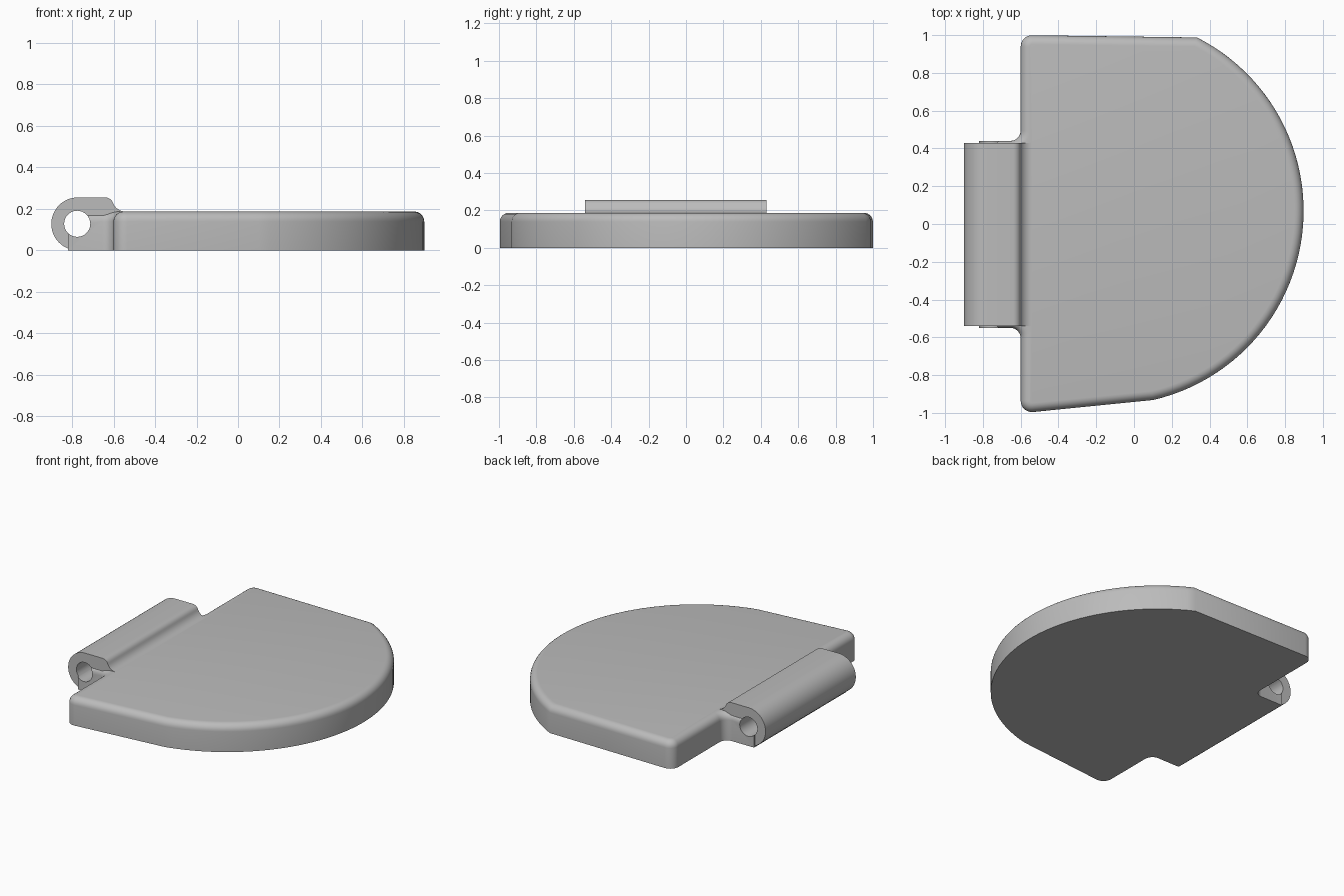
import bpy, bmesh, math
from mathutils import Vector

if "Cube" in bpy.data.objects:
    bpy.data.objects.remove(bpy.data.objects["Cube"])

grey = bpy.data.materials.new("plain grey")
grey.diffuse_color = (0.5, 0.5, 0.5, 1)
grey.use_nodes = True
grey.node_tree.nodes["Principled BSDF"].inputs["Base Color"].default_value = grey.diffuse_color


def arc(cx, cy, r, a0, a1, n):
    """Points on a circle arc, angles in degrees."""
    angles = [math.radians(a0 + (a1 - a0) * i / n) for i in range(n + 1)]
    return [(cx + r * math.cos(a), cy + r * math.sin(a)) for a in angles]


def rounded(prev, p, nxt, r, n=8):
    """Replace the corner p by a tangent arc of radius r."""
    prev, p, nxt = Vector(prev), Vector(p), Vector(nxt)
    u, v = (prev - p).normalized(), (nxt - p).normalized()
    half = u.angle(v) / 2
    c = p + (u + v).normalized() * (r / math.sin(half))
    s = p + u * (r / math.tan(half)) - c
    e = p + v * (r / math.tan(half)) - c
    turn = s.angle_signed(e)
    a0 = math.atan2(s.y, s.x)
    return [(c.x + r * math.cos(a0 - turn * i / n),
             c.y + r * math.sin(a0 - turn * i / n)) for i in range(n + 1)]


def prism(name, bottom, offset, round_top=0):
    """Extrude a closed outline, optionally rounding the top rim."""
    bm = bmesh.new()
    face = bm.faces.new([bm.verts.new(p) for p in bottom])
    ext = bmesh.ops.extrude_face_region(bm, geom=[face], use_keep_orig=True)
    top = [v for v in ext["geom"] if isinstance(v, bmesh.types.BMVert)]
    bmesh.ops.translate(bm, verts=top, vec=offset)
    bmesh.ops.recalc_face_normals(bm, faces=bm.faces)
    if round_top:
        keep = set(top)
        rim = [e for e in bm.edges if all(v in keep for v in e.verts)]
        bmesh.ops.bevel(bm, geom=rim, offset=round_top, offset_type='OFFSET',
                        segments=6, profile=0.5, affect='EDGES',
                        clamp_overlap=False)
    mesh = bpy.data.meshes.new(name)
    bm.to_mesh(mesh)
    bm.free()
    mesh.materials.append(grey)
    ob = bpy.data.objects.new(name, mesh)
    bpy.context.collection.objects.link(ob)
    return ob


# Lid plate: curved rim, two square corners and the hinge tab
rim = arc(-0.13, 0.07, 1.028, -77, 63.2, 48)
corners = [(-0.6, 1.0, 0.06), (-0.6, 0.44, 0.055), (-0.82, 0.44, 0),
           (-0.82, -0.55, 0), (-0.6, -0.55, 0.055), (-0.6, -1.002, 0.06)]
chain = [rim[-1]] + [c[:2] for c in corners] + [rim[0]]
outline = list(rim)
for i, (x, y, r) in enumerate(corners):
    outline += rounded(chain[i], (x, y), chain[i + 2], r) if r else [(x, y)]
lid = prism("lid_plate", [(x, y, 0) for x, y in outline], (0, 0, 0.187), 0.048)

# Hinge barrel with a raised pad that blends into the plate
profile = arc(-0.7725, 0.1275, 0.1275, 270, 90, 24)
profile += arc(-0.64, 0.215, 0.04, 90, 20, 6)
profile += arc(-0.543, 0.25, 0.063, 200, 270, 8)[1:]
profile += [(-0.543, 0.0)]
barrel = prism("hinge_barrel", [(x, -0.54, z) for x, z in profile], (0, 0.97, 0))

# Pin hole through the whole hinge
pin = prism("pin_cutter", [(x, -0.7, z) for x, z in
            arc(-0.775, 0.128, 0.063, 0, 360, 32)[:-1]], (0, 1.4, 0))

bpy.context.view_layer.objects.active = lid
lid.select_set(True)
for helper, op in ((barrel, 'UNION'), (pin, 'DIFFERENCE')):
    helper.hide_render = True
    mod = lid.modifiers.new(op, 'BOOLEAN')
    mod.object, mod.operation, mod.solver = helper, op, 'EXACT'
    bpy.ops.object.modifier_apply(modifier=mod.name)
    bpy.data.objects.remove(helper)

lid.name = "hinged_lid"
bpy.ops.object.shade_smooth_by_angle(angle=math.radians(30))
